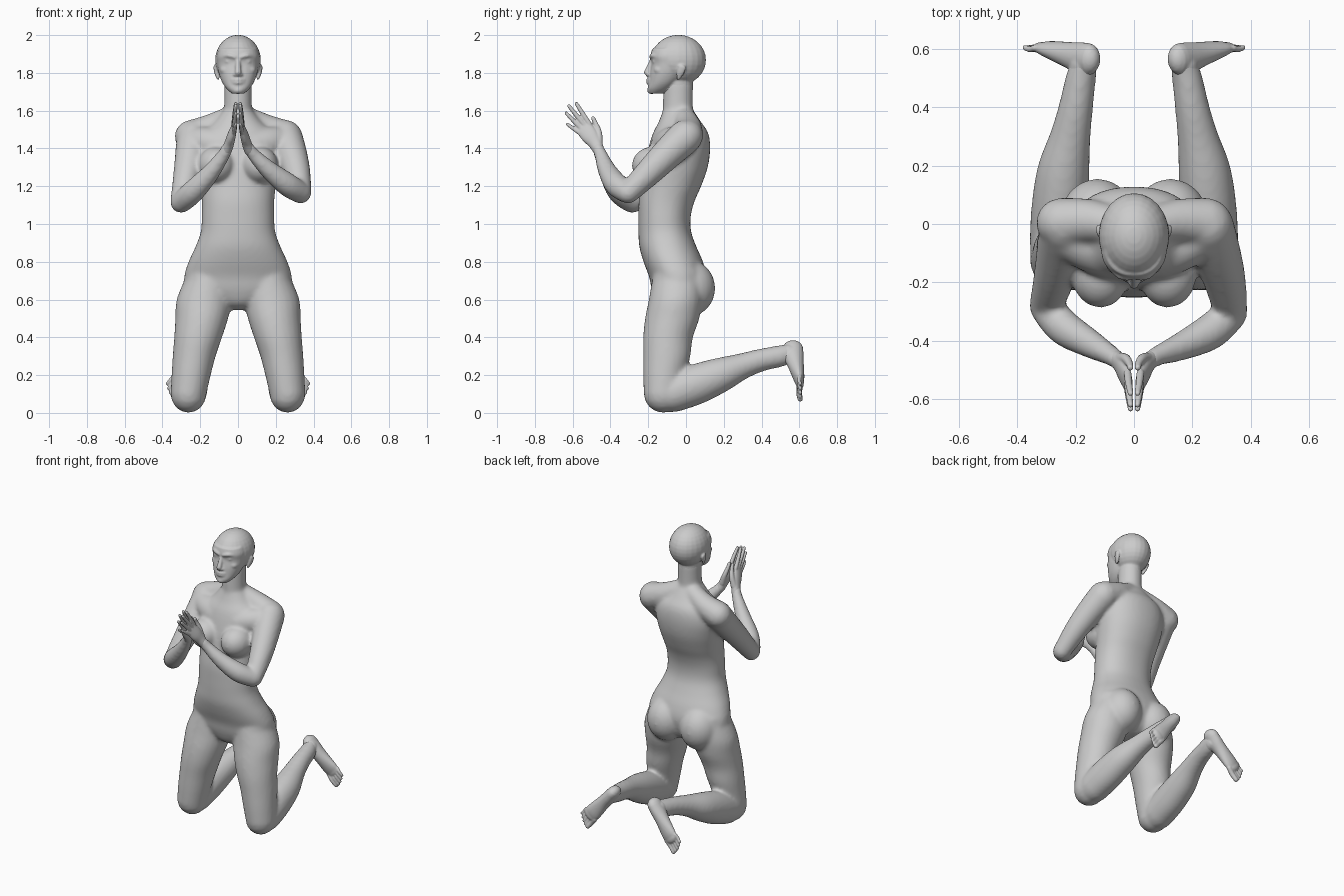
import bpy, bmesh
from math import cos, sin, pi
from mathutils import Vector, Matrix


def spline(pts, n=4):
    """Smooth a list of (x, y, z, ra, rb) sections."""
    out = []
    for i in range(len(pts) - 1):
        a, b, c, d = pts[max(i - 1, 0)], pts[i], pts[i + 1], pts[min(i + 2, len(pts) - 1)]
        for k in range(n):
            t = k / n
            out.append([0.5 * (2 * q + (r - p) * t + (2 * p - 5 * q + 4 * r - s) * t * t
                               + (3 * q - p - 3 * r + s) * t ** 3)
                        for p, q, r, s in zip(a, b, c, d)])
    return out + [list(pts[-1])]


def loft(bm, pts, ref=(1, 0, 0), side=1, flat=False, rounded=True, power=2.0, segs=24):
    """Skin elliptical sections along a path; side=-1 mirrors in x."""
    pts = [tuple(p) if len(p) == 5 else tuple(p) + (p[3],) for p in pts]
    pts = spline([(p[0] * side,) + p[1:] for p in pts])
    ref = Vector((ref[0] * side, ref[1], ref[2]))
    rows = []
    for i, p in enumerate(pts):
        t = Vector(pts[min(i + 1, len(pts) - 1)][:3]) - Vector(pts[max(i - 1, 0)][:3])
        if flat:
            t = Vector((0, 0, t.z))
        t.normalize()
        u = (ref - t * ref.dot(t)).normalized()
        rows.append((Vector(p[:3]), t, u, t.cross(u), p[3], p[4]))
    if rounded:
        def cap(row, sgn):
            c, t, u, v, a, b = row
            m = (a + b) / 2
            return [(c + t * sgn * m * sin(q), t, u, v, a * cos(q), b * cos(q))
                    for q in (0.4, 0.8, 1.15, 1.45)]
        rows = cap(rows[0], -1)[::-1] + rows + cap(rows[-1], 1)
    e = 2 / power
    rings = []
    for c, t, u, v, a, b in rows:
        ring = []
        for k in range(segs):
            x, y = cos(2 * pi * k / segs), sin(2 * pi * k / segs)
            x = abs(x) ** e * (1 if x > 0 else -1)
            y = abs(y) ** e * (1 if y > 0 else -1)
            ring.append(bm.verts.new(c + u * x * a + v * y * b))
        rings.append(ring)
    for r0, r1 in zip(rings, rings[1:]):
        for k in range(segs):
            j = (k + 1) % segs
            bm.faces.new((r0[k], r0[j], r1[j], r1[k]))
    bm.faces.new(rings[0][::-1])
    bm.faces.new(rings[-1])


def ball(bm, c, r):
    bmesh.ops.create_uvsphere(bm, u_segments=24, v_segments=16, radius=1,
                              matrix=Matrix.Translation(c) @ Matrix.Diagonal((*r, 1)))


def finish(bm, name, voxel, smooth):
    """Fuse the overlapping volumes into one smooth skin."""
    bmesh.ops.recalc_face_normals(bm, faces=bm.faces)
    me = bpy.data.meshes.new(name)
    bm.to_mesh(me)
    bm.free()
    ob = bpy.data.objects.new(name, me)
    bpy.context.collection.objects.link(ob)
    m = ob.modifiers.new("fuse", 'REMESH')
    m.mode, m.voxel_size, m.use_smooth_shade = 'VOXEL', voxel, True
    m = ob.modifiers.new("soften", 'SMOOTH')
    m.factor, m.iterations = 0.5, smooth


# torso: height, front y, back y, half width
body = bmesh.new()
torso = [(.545, -.10, .02, .05), (.58, -.15, .07, .13), (.65, -.18, .10, .27), (.72, -.195, .11, .285),
         (.80, -.225, .09, .262), (.88, -.247, .055, .225), (.96, -.252, .027, .197),
         (1.04, -.252, .025, .192), (1.12, -.25, .045, .192), (1.20, -.238, .08, .2),
         (1.30, -.222, .115, .215), (1.40, -.20, .128, .225), (1.48, -.175, .118, .20),
         (1.54, -.145, .08, .13), (1.60, -.122, .04, .08)]
loft(body, [(0, (f + b) / 2, z, w, (b - f) / 2) for z, f, b, w in torso],
     flat=True, rounded=False, power=2.2, segs=40)

# neck
loft(body, [(0, -.04, 1.54, .085, .085), (0, -.043, 1.62, .074, .08), (0, -.04, 1.74, .072, .078)],
     flat=True)

for s in (1, -1):
    # breasts, buttocks, shoulder slope and chest muscle
    ball(body, (s * .115, -.175, 1.31), (.098, .112, .1))
    ball(body, (s * .125, .015, .66), (.13, .14, .15))
    loft(body, [(.04, -.01, 1.565, .06), (.15, .01, 1.505, .075), (.25, .005, 1.465, .085)],
         ref=(0, 1, 0), side=s)
    loft(body, [(.08, -.1, 1.41, .09), (.16, -.075, 1.43, .085), (.24, -.03, 1.44, .08)],
         ref=(0, 1, 0), side=s)
    # thigh down to the knee
    loft(body, [(.155, -.045, .70, .13, .135), (.178, -.055, .60, .147, .142),
                (.192, -.073, .50, .14, .144), (.211, -.095, .40, .127, .132),
                (.232, -.102, .30, .114, .125), (.248, -.115, .20, .104, .112),
                (.262, -.12, .10, .095, .104)], side=s, flat=True)
    # shin back to the ankle
    loft(body, [(.262, -.07, .105, .096, .103), (.255, .05, .15, .097, .107), (.242, .18, .20, .09, .093),
                (.218, .30, .248, .07, .069), (.199, .40, .28, .059, .06), (.182, .50, .301, .052, .057),
                (.17, .55, .318, .045, .05)], side=s)

# arms, bent with a slightly different elbow on each side
arms = {1: ([(.25, -.005, 1.46, .092), (.28, -.09, 1.38, .084), (.31, -.19, 1.28, .073), (.332, -.305, 1.165, .057)],
            [(.33, -.31, 1.165, .057), (.26, -.37, 1.21, .062), (.165, -.418, 1.285, .049),
             (.085, -.45, 1.365, .035), (.055, -.468, 1.405, .031)]),
        -1: ([(.235, -.005, 1.46, .09), (.25, -.08, 1.37, .083), (.272, -.18, 1.25, .072), (.302, -.282, 1.115, .057)],
             [(.30, -.287, 1.115, .057), (.24, -.355, 1.17, .061), (.15, -.41, 1.265, .049),
              (.08, -.45, 1.36, .035), (.055, -.468, 1.405, .031)])}
for s, (upper, fore) in arms.items():
    loft(body, upper, side=s, ref=(1, 0, 0))
    loft(body, fore, side=s, ref=(0, 1, 0))
finish(body, "body", .011, 9)

# head: skull and face sections
head = bmesh.new()
ball(head, (0, -.04, 1.868), (.121, .146, .133))
face = [(1.69, -.195, -.13, .032), (1.715, -.203, -.08, .06), (1.75, -.197, -.04, .084),
        (1.80, -.192, .0, .102), (1.85, -.183, .02, .11), (1.89, -.188, .02, .112), (1.93, -.178, .02, .1)]
loft(head, [(0, (f + b) / 2, z, w, (b - f) / 2) for z, f, b, w in face],
     flat=True, rounded=False, power=2.2, segs=32)
loft(head, [(0, -.04, 1.66, .069, .075), (0, -.04, 1.80, .072, .078)], flat=True)
# nose, lips and chin
loft(head, [(0, -.178, 1.872, .012), (0, -.193, 1.835, .014), (0, -.206, 1.803, .017)])
ball(head, (0, -.193, 1.79), (.026, .02, .013))
for z in (1.763, 1.748):
    loft(head, [(-.032, -.187, z, .008), (0, -.2, z, .0105), (.032, -.187, z, .008)], ref=(0, 1, 0))
ball(head, (0, -.183, 1.708), (.03, .023, .02))
for s in (1, -1):
    # brows, eyes, cheeks and ears
    loft(head, [(.015, -.183, 1.883, .011), (.05, -.176, 1.892, .012), (.088, -.135, 1.882, .012)],
         side=s, ref=(0, 1, 0))
    ball(head, (s * .048, -.152, 1.86), (.026, .026, .017))
    ball(head, (s * .06, -.138, 1.815), (.036, .034, .028))
    loft(head, [(.106, -.04, 1.772, .007, .012), (.116, -.03, 1.80, .009, .02),
                (.121, -.02, 1.828, .009, .021)], side=s)
finish(head, "head", .006, 4)

# hands pressed together: palm, four fingers, thumb (y, z pairs)
fingers = [((-.511, 1.527), (-.58, 1.637), .0125), ((-.530, 1.514), (-.620, 1.625), .0125),
           ((-.550, 1.500), (-.634, 1.587), .012), ((-.566, 1.484), (-.628, 1.528), .011)]
across = (0, .82, .57)
for s, name in ((1, "left_hand"), (-1, "right_hand")):
    hand = bmesh.new()
    loft(hand, [(.06, -.462, 1.39, .03, .028), (.045, -.482, 1.43, .037, .025), (.034, -.51, 1.468, .045, .022),
                (.022, -.539, 1.505, .045, .016)], ref=across, side=s)
    for (y0, z0), (y1, z1), r in fingers:
        loft(hand, [(.022, y0, z0, r * 1.1), (.018, (y0 + y1) / 2, (z0 + z1) / 2, r),
                    (.012, y1, z1, r * .8)], side=s, segs=12)
    loft(hand, [(.045, -.462, 1.43, .022), (.028, -.462, 1.485, .017), (.016, -.478, 1.53, .013),
                (.013, -.492, 1.56, .011)], side=s, segs=12)
    finish(hand, name, .0045, 3)

# feet trailing behind, turned outward with the soles facing back
axis, wide = Vector((.64, .02, -.77)), Vector((.77, 0, .64))
toes = [(.085, .016), (.085, .0125), (.078, .0115), (.066, .011), (.052, .0105)]
for s, name in ((1, "left_foot"), (-1, "right_foot")):
    foot = bmesh.new()
    loft(foot, [(.158, .565, .34, .04, .055), (.19, .57, .3, .043, .053), (.225, .58, .26, .044, .044),
                (.283, .597, .19, .053, .03), (.305, .602, .165, .05, .022)], ref=wide, side=s)
    loft(foot, [(.18, .5, .302, .046, .05), (.175, .55, .312, .046, .052)], side=s)
    for i, (length, r) in enumerate(toes):
        a = Vector((.305, .603, .165)) + wide * (-.04 + .0215 * i)
        b = a + axis * length
        m = (a + b) / 2 + Vector((0, -.005, 0))
        loft(foot, [(*a, r), (*m, r), (*b, r * .9)], side=s, segs=12)
    finish(foot, name, .005, 3)
